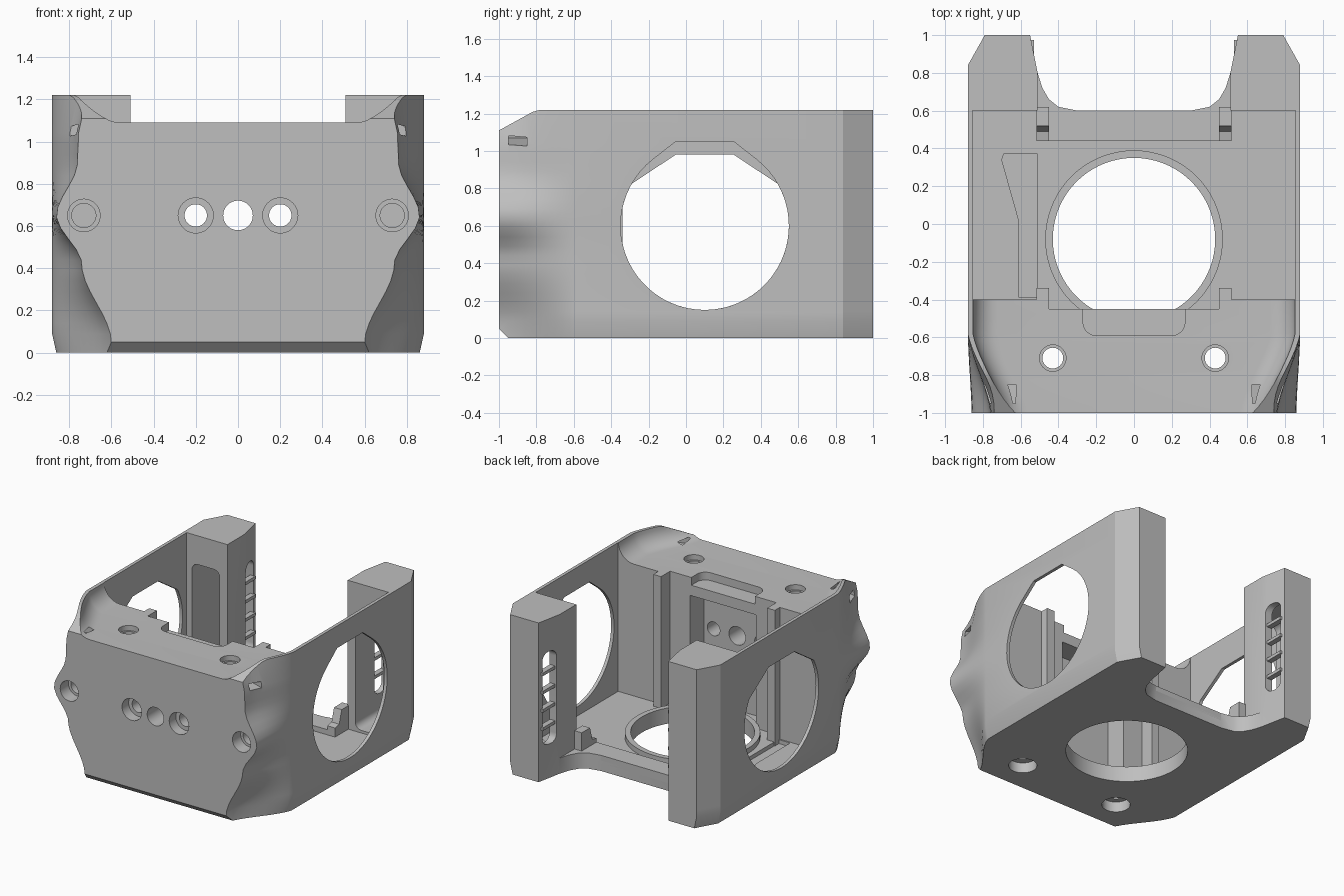
import bpy, bmesh
from math import sin, cos, radians, pi
from mathutils import Matrix, Vector

if "Cube" in bpy.data.objects:
    bpy.data.objects.remove(bpy.data.objects["Cube"], do_unlink=True)

grey = bpy.data.materials.new("plain grey")
grey.use_nodes = True
COLOUR = (0.52, 0.52, 0.52, 1)
grey.diffuse_color = COLOUR
grey.node_tree.nodes["Principled BSDF"].inputs["Base Color"].default_value = COLOUR


# ---- helpers -------------------------------------------------------------
def loft(name, sections):
    """Closed solid through a list of equally long point loops."""
    bm = bmesh.new()
    rings = [[bm.verts.new(p) for p in s] for s in sections]
    n = len(rings[0])
    for a, b in zip(rings, rings[1:]):
        for i in range(n):
            j = (i + 1) % n
            bm.faces.new((a[i], a[j], b[j], b[i]))
    bm.faces.new(rings[0])
    bm.faces.new(rings[-1])
    bmesh.ops.recalc_face_normals(bm, faces=bm.faces)
    me = bpy.data.meshes.new(name)
    bm.to_mesh(me)
    bm.free()
    me.materials.append(grey)
    ob = bpy.data.objects.new(name, me)
    bpy.context.collection.objects.link(ob)
    return ob


def prism(name, pts, axis, lo, hi):
    place = {"x": lambda u, v, w: (w, u, v),
             "y": lambda u, v, w: (u, w, v),
             "z": lambda u, v, w: (u, v, w)}[axis]
    return loft(name, [[place(u, v, w) for u, v in pts] for w in (lo, hi)])


def box(name, x0, x1, y0, y1, z0, z1):
    return prism(name, [(x0, y0), (x1, y0), (x1, y1), (x0, y1)], "z", z0, z1)


def arc(cx, cy, r, a0, a1, n):
    return [(cx + r * cos(radians(a0 + (a1 - a0) * i / n)),
             cy + r * sin(radians(a0 + (a1 - a0) * i / n))) for i in range(n + 1)]


def circle(cx, cy, r, n=48):
    return arc(cx, cy, r, 0, 360, n)[:-1]


def rounded(x0, x1, y0, y1, r):
    return (arc(x1 - r, y1 - r, r, 0, 90, 6) + arc(x0 + r, y1 - r, r, 90, 180, 6)
            + arc(x0 + r, y0 + r, r, 180, 270, 6) + arc(x1 - r, y0 + r, r, 270, 360, 6))


def cut(target, cutter):
    mod = target.modifiers.new("cut", "BOOLEAN")
    mod.operation = "DIFFERENCE"
    mod.solver = "EXACT"
    mod.object = cutter
    bpy.context.view_layer.objects.active = target
    bpy.ops.object.modifier_apply(modifier=mod.name)
    bpy.data.objects.remove(cutter, do_unlink=True)


def lerp_table(table, v):
    for (a, fa), (b, fb) in zip(table, table[1:]):
        if v <= b:
            k = max(0, (v - a) / (b - a))
            k = k * k * (3 - 2 * k)
            return fa + (fb - fa) * k
    return table[-1][1]


# ---- outer shell: sculpted front, plain walls, tapered rear --------------
FRONT = [(0, .6), (.05, .6), (.42, .74), (.65, .86), (.9, .76), (1.04, .755), (1.22, .71)]
LEVELS = [0, .09] + [.14 + .05 * i for i in range(19)] + [1.22]


def half_width(z, y):
    side = .86 + .02 * min(1, z / .08)
    if y > .84:
        return side - .09 * (y - .84) / .16
    k = min(1, max(0, (-.58 - y) / .42))
    k = .5 * k + .5 * k * k * (3 - 2 * k)
    return side + k * (lerp_table(FRONT, z) - side)


def shell_section(y):
    bottom = max(0, -.95 - y)
    top = 1.22 - max(0, -.8 - y) * .55
    zs = [min(max(z, bottom), top) for z in LEVELS]
    side = [(half_width(z, y), y, z) for z in zs]
    return side + [(-x, y, z) for x, y, z in reversed(side)]


stations = [-1, -.95] + [-.9 + .04 * i for i in range(9)] + [.84, 1]
body = loft("housing_body", [shell_section(y) for y in stations])


# lowered front deck, filleted up into the side walls
def deck_section(y):
    w = half_width(1.18, max(y, -1)) - .027
    half = [(w, 1.4)] + arc(w - .13, 1.22, .13, 0, -90, 8)
    half = [(x, y, z) for x, z in half]
    return half + [(-x, y, z) for x, y, z in reversed(half)]


cut(body, loft("deck_cutter", [deck_section(y) for y in [-1.05] + stations[:11] + [-.38]]))

# inner cavity and the open rear between the posts
cut(body, box("cavity_cutter", -.855, .855, -.4, .6, .08, 1.5))
cut(body, box("block_cutter", -.51, .51, -.45, -.3, .08, 1.5))
half = [(.57, 1.1), (.55, 1), (.51, .8), (.485, .72), (.45, .66), (.4, .62), (.3, .6)]
cut(body, prism("rear_cutter", half + [(-x, y) for x, y in reversed(half)], "z", -.2, 1.5))
cut(body, box("gap_cutter", -.51, .51, .55, .95, .12, 1.5))

# recess behind the front wall, scoop in the deck, shaped floor pocket
cut(body, box("recess_cutter", -.28, .28, -.62, -.4, .08, .95))
cut(body, prism("scoop_cutter", rounded(-.27, .27, -.59, -.3, .07), "z", 1.03, 1.3))
cut(body, prism("floor_pocket_cutter", [(-.51, .37), (-.69, .37), (-.7, .34), (-.61, .02),
                                       (-.61, -.39), (-.51, -.39)], "z", .05, .2))

# round floor opening
cut(body, prism("fan_cutter", circle(0, -.08, .43, 72), "z", -.2, .2))

# side openings with a flattened top
for name, lo, hi, start, top in (("left", .7, 1, 128, 1.05), ("right", -1, -.7, 150, .98)):
    pts = arc(.1, .6, .45, start, 540 - start, 48) + [(.255, top), (-.055, top)]
    cut(body, prism(name + "_opening_cutter", pts, "x", lo, hi))

# front holes
cut(body, prism("centre_hole_cutter", circle(0, .65, .07), "y", -1.1, -.5))
for s in (-1, 1):
    cut(body, prism("hole_cutter", circle(s * .2, .65, .053), "y", -1.1, -.5))
    cut(body, prism("bore_cutter", circle(s * .2, .65, .083), "y", -1.1, -.92))
    cut(body, prism("corner_bore_cutter", circle(s * .73, .65, .077), "y", -1.1, -.9))
    cut(body, prism("corner_hole_cutter", circle(s * .73, .65, .057), "y", -1.1, -.8))

    # vertical screw holes, wider at both ends
    cut(body, prism("screw_cutter", circle(s * .43, -.71, .055), "z", -.2, 1.3))
    cut(body, prism("screw_top_cutter", circle(s * .43, -.71, .07), "z", 1.05, 1.3))
    cut(body, prism("screw_base_cutter", circle(s * .43, -.71, .1), "z", -.2, .08))

    # slanted tie slot through the front shoulder
    tie = box("tie_cutter", -.15, .15, -.05, .05, -.022, .022)
    tie.data.transform(Matrix.Translation(Vector((s * .77, -.9, 1.055)))
                       @ Matrix.Rotation(s * radians(14), 4, "Y"))
    cut(body, tie)

    # hollow rear posts with a slot in the inner face
    x0, x1 = sorted((s * .575, s * .81))
    cut(body, prism("post_cutter", rounded(x0, x1, .1, 1, .05), "y", .5, .95))
    x0, x1 = sorted((s * .45, s * .65))
    cut(body, prism("slot_cutter", rounded(.83, .965, .26, .97, .06), "x", x0, x1))

# ---- added parts -----------------------------------------------------------
parts = [body]
ring = prism("fan_ring", circle(0, -.08, .47, 72), "z", .06, .12)
cut(ring, prism("ring_cutter", circle(0, -.08, .43, 72), "z", 0, .3))
parts += [ring, box("rear_beam", -.51, .51, .44, .6, .06, .12)]

for s, side in ((1, "left"), (-1, "right")):
    x0, x1 = sorted((s * .45, s * .515))
    parts.append(box(side + "_front_rib", x0, x1, -.46, -.34, .05, 1.09))
    parts.append(prism(side + "_rear_gusset", [(.44, .06), (.62, .06), (.62, .26), (.52, .26),
                                               (.49, .16), (.44, .15)], "x", x0, x1))
    b0, b1 = sorted((s * .53, s * .572))
    for i in range(4):
        z = .4 + .14 * i
        parts.append(box(f"{side}_slot_bar_{i + 1}", b0, b1, .82, .975, z - .012, z + .012))

# smooth curved surfaces, keep hard edges
bpy.ops.object.select_all(action="DESELECT")
for ob in parts:
    ob.select_set(True)
bpy.context.view_layer.objects.active = body
bpy.ops.object.shade_smooth_by_angle(angle=radians(28))
